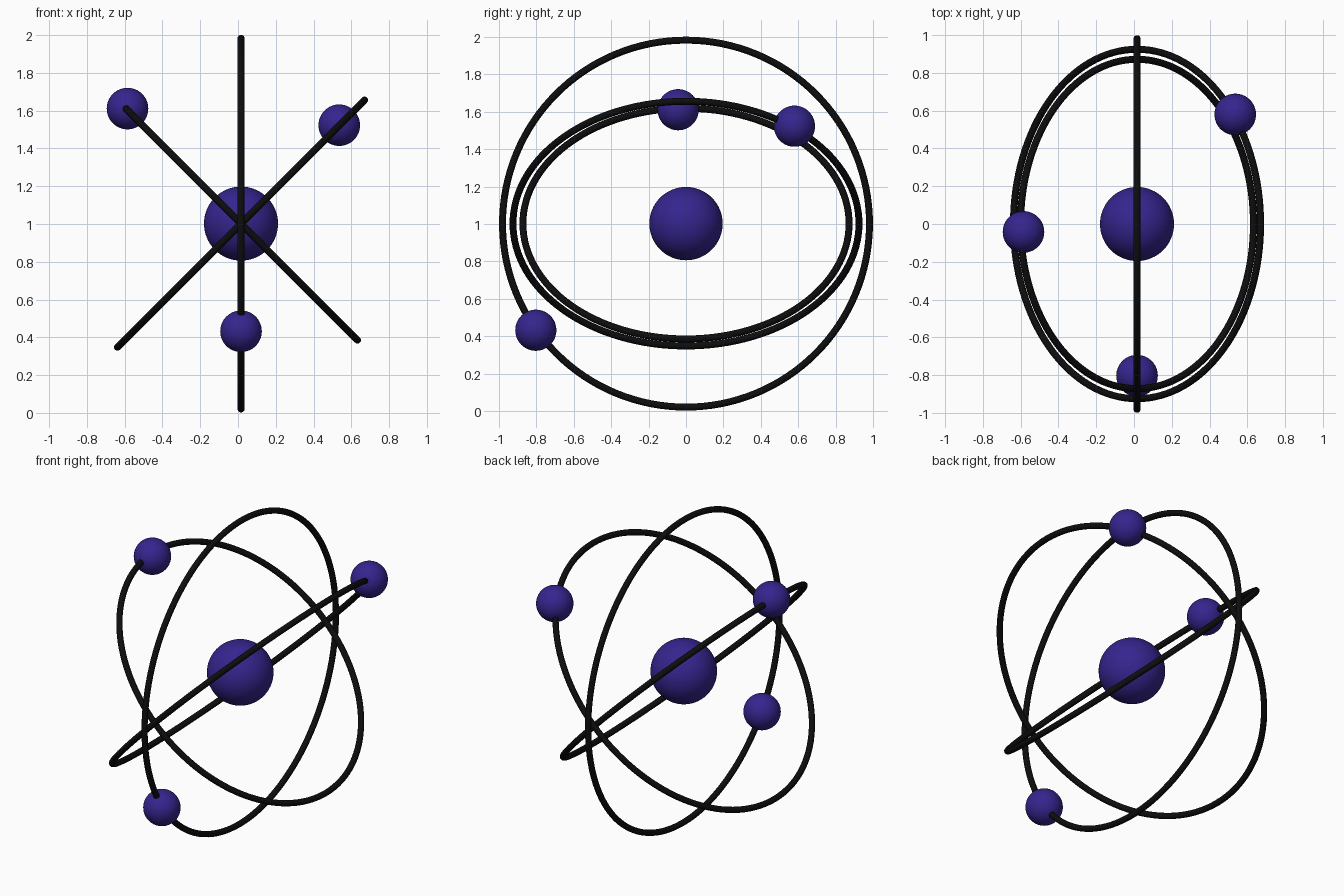
import bpy
from math import radians

if "Cube" in bpy.data.objects:
    bpy.data.objects.remove(bpy.data.objects["Cube"])

CENTRE = (0.016, 0.0, 1.002)
TUBE = 0.0185


def material(name, rgb):
    mat = bpy.data.materials.new(name)
    mat.diffuse_color = (*rgb, 1)
    mat.use_nodes = True
    mat.node_tree.nodes["Principled BSDF"].inputs["Base Color"].default_value = mat.diffuse_color
    return mat


indigo = material("indigo", (0.035, 0.018, 0.27))
black = material("black", (0.004, 0.004, 0.004))


def finish(name, mat):
    ob = bpy.context.object
    ob.name = name
    ob.data.materials.append(mat)
    bpy.ops.object.shade_smooth()


def ball(name, location, radius):
    bpy.ops.mesh.primitive_uv_sphere_add(segments=64, ring_count=32,
                                         radius=radius, location=location)
    finish(name, indigo)


def orbit(name, radius, tilt):
    bpy.ops.mesh.primitive_torus_add(major_segments=128, minor_segments=16,
                                     major_radius=radius, minor_radius=TUBE,
                                     location=CENTRE,
                                     rotation=(0, radians(tilt), 0))
    finish(name, black)


# Central ball
ball("nucleus", CENTRE, 0.196)

# Three orbit rings sharing the y axis, each with one small ball
orbits = [
    ("upright", 0.981, 90, (0.016, -0.803, 0.432)),
    ("right_rising", 0.925, -45, (0.536, 0.58, 1.523)),
    ("left_rising", 0.872, 45, (-0.585, -0.042, 1.611)),
]
for name, radius, tilt, spot in orbits:
    orbit(name + "_orbit_ring", radius, tilt)
    ball(name + "_electron", spot, 0.11)
